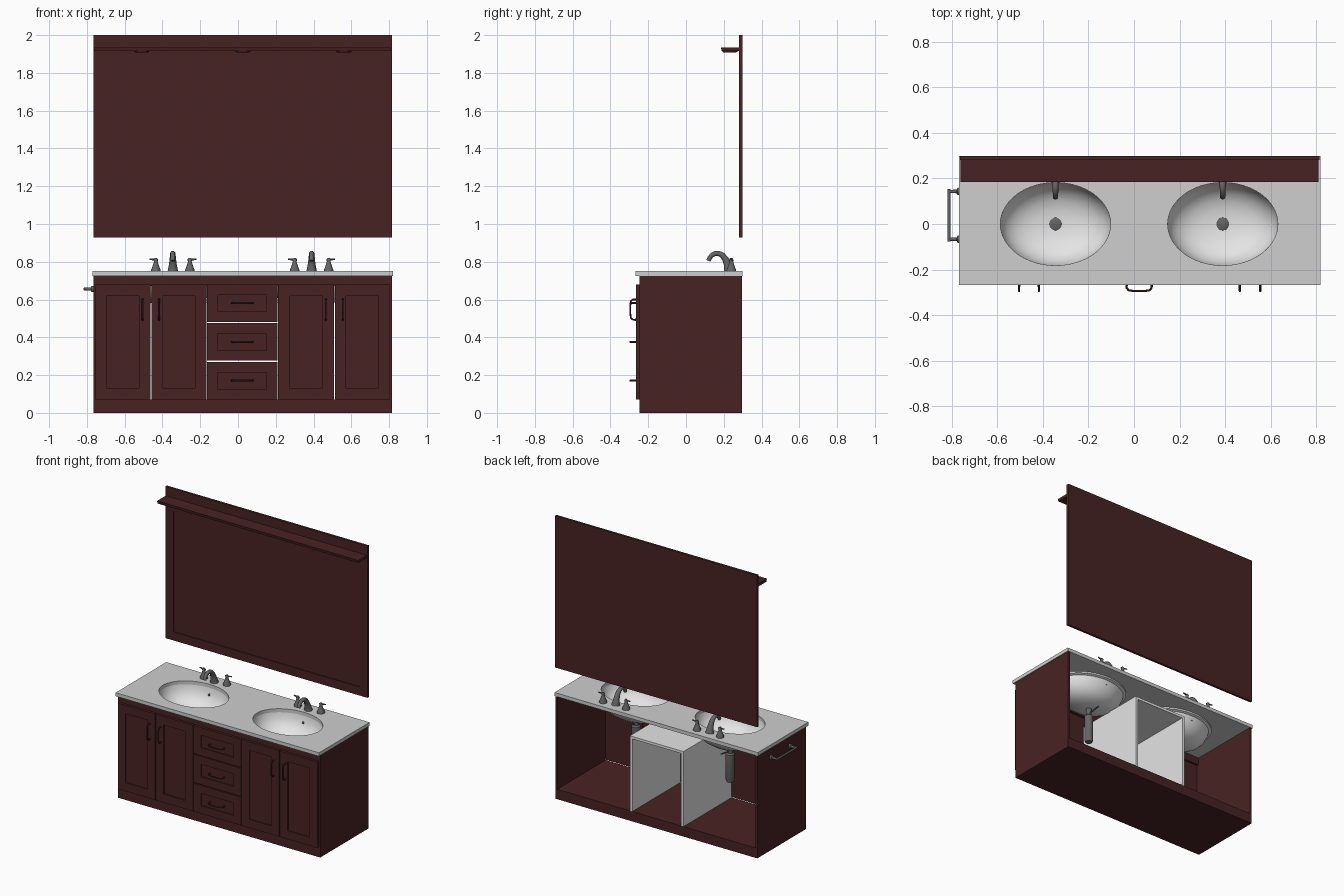
import bpy, bmesh, math
from mathutils import Vector

if "Cube" in bpy.data.objects:
    bpy.data.objects.remove(bpy.data.objects["Cube"])


def material(name, rgb):
    m = bpy.data.materials.new(name)
    m.diffuse_color = (*rgb, 1)
    m.use_nodes = True
    m.node_tree.nodes["Principled BSDF"].inputs["Base Color"].default_value = m.diffuse_color
    return m


WOOD = material("dark red wood", (0.066, 0.0165, 0.0165))
STONE = material("pale grey stone", (0.62, 0.62, 0.62))
CERAMIC = material("white ceramic", (0.78, 0.78, 0.78))
METAL = material("grey metal", (0.13, 0.13, 0.13))


def finish(name, bm, mat, smooth=False):
    bmesh.ops.recalc_face_normals(bm, faces=bm.faces)
    me = bpy.data.meshes.new(name)
    bm.to_mesh(me)
    bm.free()
    return link(name, me, mat, smooth)


def link(name, me, mat, smooth=False):
    ob = bpy.data.objects.new(name, me)
    bpy.context.collection.objects.link(ob)
    if mat and not me.materials:
        me.materials.append(mat)
    if smooth:
        bpy.ops.object.select_all(action='DESELECT')
        ob.select_set(True)
        bpy.context.view_layer.objects.active = ob
        bpy.ops.object.shade_smooth_by_angle(angle=math.radians(40))
    return ob


def box_bm(x0, x1, y0, y1, z0, z1):
    bm = bmesh.new()
    bmesh.ops.create_cube(bm, size=1)
    for v in bm.verts:
        v.co = (x1 if v.co.x > 0 else x0, y1 if v.co.y > 0 else y0, z1 if v.co.z > 0 else z0)
    return bm


def box(name, *dims, mat=WOOD):
    return finish(name, box_bm(*dims), mat)


def framed_panel(name, x0, x1, y0, y1, z0, z1, left, right, low, high, depth):
    """Board whose front (-y) has a sunken field inside the given margins."""
    bm = box_bm(x0, x1, y0, y1, z0, z1)
    bm.normal_update()
    front = min(bm.faces, key=lambda f: f.calc_center_median().y)
    mid = front.calc_center_median()
    bmesh.ops.inset_individual(bm, faces=[front], thickness=0.01)
    for v in front.verts:
        v.co.x = x0 + left if v.co.x < mid.x else x1 - right
        v.co.z = z0 + low if v.co.z < mid.z else z1 - high
    wall = bmesh.ops.extrude_face_region(bm, geom=[front])
    for v in wall["geom"]:
        if isinstance(v, bmesh.types.BMVert):
            v.co.y += depth
    if front.is_valid:
        bmesh.ops.delete(bm, geom=[front], context='FACES_ONLY')
    return finish(name, bm, WOOD)


def tube(name, points, mat, radii, res=4):
    """Round rod along points with a radius at each point."""
    cu = bpy.data.curves.new(name, 'CURVE')
    cu.dimensions = '3D'
    cu.bevel_depth = 1
    cu.bevel_resolution = res
    cu.use_fill_caps = True
    sp = cu.splines.new('POLY')
    sp.points.add(len(points) - 1)
    for p, co, r in zip(sp.points, points, radii):
        p.co = (*co, 1)
        p.radius = r
    return to_mesh(name, cu, mat, True)


def to_mesh(name, cu, mat, smooth):
    tmp = bpy.data.objects.new(name + "_curve", cu)
    bpy.context.collection.objects.link(tmp)
    me = bpy.data.meshes.new_from_object(tmp.evaluated_get(bpy.context.evaluated_depsgraph_get()))
    bpy.data.objects.remove(tmp)
    return link(name, me, mat, smooth)


def lathe(name, profile, centre, mat, sx=1, sy=1, n=24):
    """Spin (radius, z) points round a vertical axis, stretched to an ellipse."""
    bm = bmesh.new()
    rings = []
    for r, z in profile:
        rings.append([bm.verts.new((centre[0] + sx * r * math.cos(2 * math.pi * i / n),
                                    centre[1] + sy * r * math.sin(2 * math.pi * i / n), z))
                      for i in range(n)])
    for a, b in zip(rings, rings[1:]):
        for i in range(n):
            j = (i + 1) % n
            bm.faces.new((a[i], a[j], b[j], b[i]))
    bm.faces.new(rings[0])
    bm.faces.new(rings[-1])
    return finish(name, bm, mat, True)


# Cabinet carcass, open at the back
box("cabinet_base", -0.765, 0.815, -0.245, 0.296, 0, 0.07)
box("left_side", -0.765, -0.75, -0.245, 0.296, 0.07, 0.725)
box("right_side", 0.80, 0.815, -0.245, 0.296, 0.07, 0.725)
box("top_rail", -0.75, 0.80, -0.245, -0.23, 0.672, 0.725)

# Pale drawer housing, open at the back
box("drawer_housing_left", -0.187, -0.168, -0.243, 0.295, 0.07, 0.60, mat=CERAMIC)
box("drawer_housing_right", 0.213, 0.232, -0.243, 0.295, 0.07, 0.60, mat=CERAMIC)
box("drawer_housing_top", -0.168, 0.213, -0.243, 0.295, 0.582, 0.60, mat=CERAMIC)


# Doors, drawers and bow handles
def bow_handle(name, x, z, half, vertical):
    prof = [(-half, -0.262), (-half, -0.28), (-half * 0.85, -0.291), (-half * 0.4, -0.295),
            (half * 0.4, -0.295), (half * 0.85, -0.291), (half, -0.28), (half, -0.262)]
    pts = [(x, y, z + t) if vertical else (x + t, y, z) for t, y in prof]
    tube(name, pts, WOOD, [0.006] + [0.0048] * 6 + [0.006], 2)


doors = [(-0.755, -0.463, -0.505), (-0.457, -0.168, -0.418),
         (0.213, 0.507, 0.465), (0.513, 0.805, 0.555)]
for i, (a, b, hx) in enumerate(doors):
    framed_panel(f"door_{i}", a, b, -0.264, -0.246, 0.072, 0.68, 0.06, 0.06, 0.06, 0.06, 0.008)
    bow_handle(f"door_handle_{i}", hx, 0.547, 0.054, True)
for i, (z0, z1) in enumerate([(0.072, 0.27), (0.277, 0.475), (0.482, 0.68)]):
    framed_panel(f"drawer_{i}", -0.165, 0.21, -0.264, -0.246, z0, z1, 0.06, 0.06, 0.055, 0.055, 0.008)
    bow_handle(f"drawer_handle_{i}", 0.0225, (z0 + z1) / 2, 0.055, False)

# Countertop: a filled outline with two oval holes
SINKS = (-0.345, 0.39)
RX, RY, N = 0.242, 0.182, 64
top = bpy.data.curves.new("countertop", 'CURVE')
top.dimensions = '2D'
top.fill_mode = 'BOTH'
top.extrude = 0.0125
loops = [[(-0.77, -0.267), (0.82, -0.267), (0.82, 0.298), (-0.77, 0.298)]]
for sx in SINKS:
    loops.append([(sx + RX * math.cos(2 * math.pi * k / N), RY * math.sin(2 * math.pi * k / N))
                  for k in range(N)])
for loop in loops:
    sp = top.splines.new('POLY')
    sp.points.add(len(loop) - 1)
    sp.use_cyclic_u = True
    for p, co in zip(sp.points, loop):
        p.co = (*co, 0, 1)
slab = to_mesh("countertop", top, STONE, True)
slab.location.z = 0.7375

# Sinks, drains and taps
for side, sx in zip(("left", "right"), SINKS):
    inner = [(0.10, 0.585), (0.35, 0.59), (0.58, 0.603), (0.76, 0.625), (0.89, 0.655),
             (0.97, 0.69), (1.0, 0.725)]
    outer = [(1.13, 0.7248), (1.13, 0.714), (1.04, 0.708), (1.01, 0.685), (0.93, 0.647),
             (0.79, 0.613), (0.60, 0.589), (0.35, 0.576), (0.10, 0.571)]
    lathe(side + "_basin", inner + outer, (sx, 0), CERAMIC, RX, RY, N)
    lathe(side + "_drain", [(0.028, 0.58), (0.028, 0.589), (0.023, 0.592), (0.004, 0.593)], (sx, 0), METAL)
    lathe(side + "_waste_pipe", [(0.019, 0.585), (0.019, 0.525), (0.029, 0.515), (0.029, 0.335),
                                 (0.023, 0.32)], (sx, 0), METAL)
    tube(side + "_stopper_rod", [(sx, 0.0, 0.535), (sx, 0.10, 0.55)], METAL, [0.005] * 2, 2)
    tube(side + "_overflow", [(sx, 0.168, 0.678), (sx, 0.18, 0.683)], METAL, [0.007] * 2)
    spout = [(0.228, 0.75, 0.028), (0.226, 0.762, 0.025), (0.219, 0.79, 0.020), (0.208, 0.815, 0.017),
             (0.193, 0.834, 0.015), (0.174, 0.844, 0.014), (0.154, 0.844, 0.013),
             (0.136, 0.834, 0.012), (0.125, 0.82, 0.012), (0.119, 0.805, 0.012)]
    tube(side + "_spout", [(sx, y, z) for y, z, r in spout], METAL, [r for y, z, r in spout])
    for d, word in ((-1, "hot"), (1, "cold")):
        hx = sx + d * 0.09
        lathe(f"{side}_{word}_tap", [(0.026, 0.75), (0.025, 0.757), (0.018, 0.775), (0.011, 0.795),
                                     (0.010, 0.803), (0.011, 0.812), (0.006, 0.82)], (hx, 0.24), METAL)
        tube(f"{side}_{word}_lever", [(hx - d * 0.012, 0.24, 0.81), (hx, 0.24, 0.811), (hx + d * 0.034, 0.245, 0.814)],
             METAL, [0.005, 0.006, 0.004], 2)

# Towel bar on the left side
tube("towel_bar", [(-0.813, -0.078, 0.656), (-0.813, 0.153, 0.656)], METAL, [0.0065] * 2)
for i, y in enumerate((-0.067, 0.143)):
    tube(f"towel_post_{i}", [(-0.765, y, 0.656), (-0.775, y, 0.656), (-0.779, y, 0.656), (-0.815, y, 0.656)],
         METAL, [0.017, 0.016, 0.008, 0.007])

# Mirror board with sunken field, shelf and three light discs
framed_panel("mirror_board", -0.765, 0.815, 0.281, 0.298, 0.928, 2.0, 0.062, 0.062, 0.06, 0.16, 0.007)
bm = box_bm(-0.762, 0.81, 0.185, 0.282, 1.915, 1.935)
for v in bm.verts:
    if v.co.y < 0.2 and v.co.z < 1.92:
        v.co.y += 0.004
finish("mirror_shelf", bm, WOOD)
for i, x in enumerate((-0.51, 0.025, 0.56)):
    lathe(f"shelf_light_{i}", [(0.04, 1.916), (0.04, 1.911), (0.034, 1.908)], (x, 0.232), WOOD)
